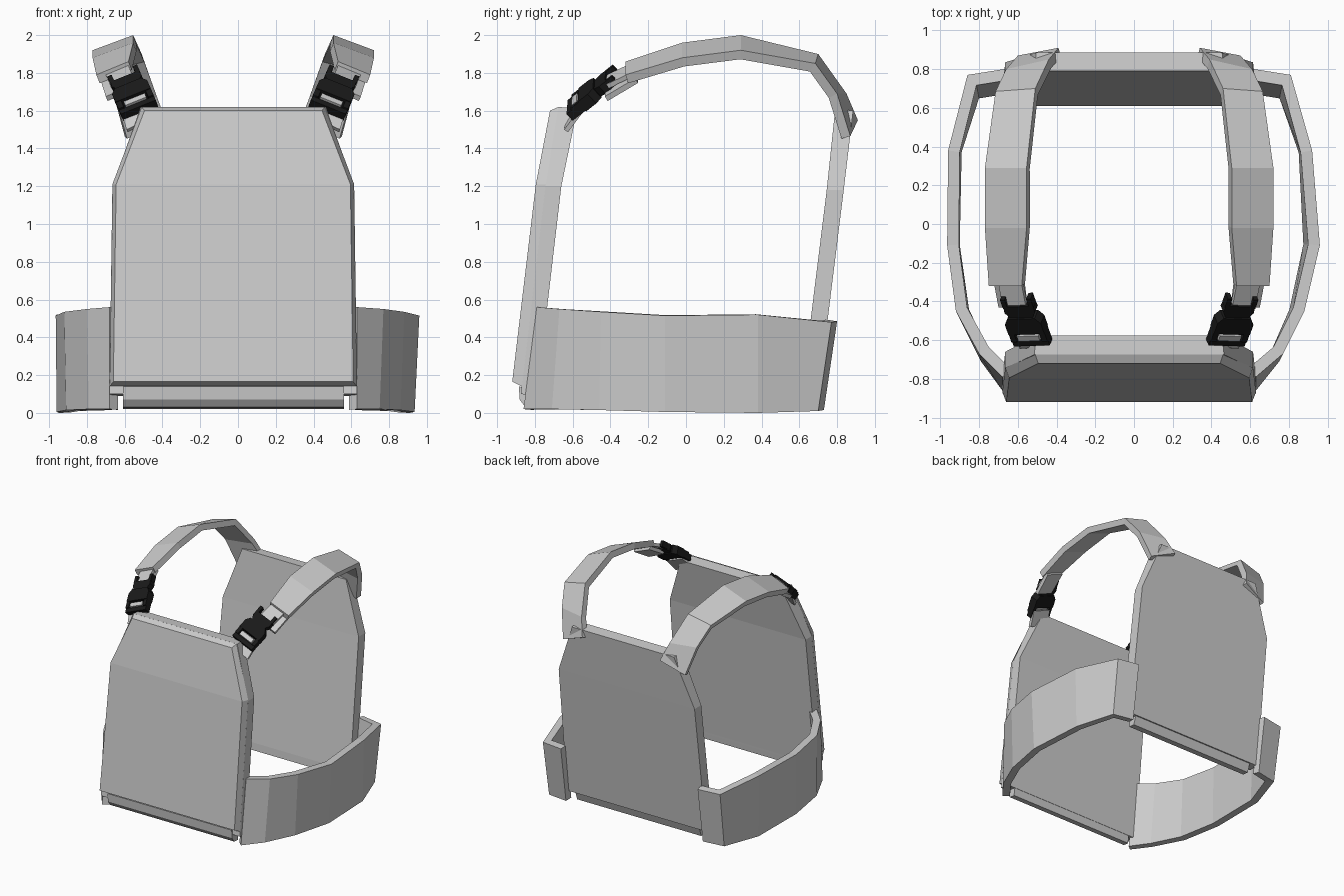
import bpy
from mathutils import Vector, Matrix

if "Cube" in bpy.data.objects:
    bpy.data.objects.remove(bpy.data.objects["Cube"])

CX = -0.025  # symmetry plane of the vest

black = bpy.data.materials.new("black_plastic")
black.diffuse_color = (0.01, 0.01, 0.01, 1)
black.use_nodes = True
black.node_tree.nodes["Principled BSDF"].inputs["Base Color"].default_value = black.diffuse_color


def make(name, verts, faces, mirror=False, thick=0, mat=None):
    me = bpy.data.meshes.new(name)
    me.from_pydata([Vector(v) - Vector((CX, 0, 0)) for v in verts], [], faces)
    ob = bpy.data.objects.new(name, me)
    ob.location.x = CX
    bpy.context.collection.objects.link(ob)
    if thick:
        s = ob.modifiers.new("thickness", 'SOLIDIFY')
        s.thickness, s.offset, s.use_even_offset = thick, -1, True
    if mirror:
        m = ob.modifiers.new("mirror", 'MIRROR')
        m.use_mirror_merge = False
    if mat:
        me.materials.append(mat)
    return ob


def loft(rings):
    n = len(rings[0])
    verts = [p for r in rings for p in r]
    faces = [tuple(range(n))[::-1], tuple(range(len(verts) - n, len(verts)))]
    for k in range(len(rings) - 1):
        for i in range(n):
            j = (i + 1) % n
            faces.append((k*n + i, k*n + j, k*n + n + j, k*n + n + i))
    return verts, faces


def panel(name, rows):
    """rows: (front z, front y, front half width, back z, back y, back half width)"""
    return make(name, *loft([[(CX - fw, fy, fz), (CX + fw, fy, fz),
                              (CX + bw, by, bz), (CX - bw, by, bz)]
                             for fz, fy, fw, bz, by, bw in rows]))


def strip(name, pairs, thick, mirror=False, flip=False):
    """Band between two edges, thickened away from its outer side."""
    verts = [p for pair in pairs for p in pair]
    faces = [(2*i, 2*i + 1, 2*i + 3, 2*i + 2) for i in range(len(pairs) - 1)]
    if flip:
        faces = [f[::-1] for f in faces]
    return make(name, verts, faces, mirror, thick)


# Front panel: body, raised plate pouch and bottom flap
panel("front_panel", [(0.10, -0.875, 0.655, 0.09, -0.79, 0.655),
                      (1.20, -0.745, 0.64, 1.20, -0.66, 0.64),
                      (1.62, -0.675, 0.49, 1.61, -0.575, 0.48)])
panel("front_plate_pouch", [(0.165, -0.92, 0.635, 0.14, -0.868, 0.655),
                            (1.21, -0.795, 0.62, 1.21, -0.742, 0.64),
                            (1.60, -0.72, 0.47, 1.62, -0.674, 0.485)])
panel("front_bottom_flap", [(0.03, -0.85, 0.585, 0.025, -0.80, 0.585),
                            (0.07, -0.88, 0.585, 0.07, -0.795, 0.585),
                            (0.14, -0.885, 0.585, 0.12, -0.79, 0.585)])

# Back panel and its bottom flap
panel("back_panel", [(0.09, 0.61, 0.655, 0.09, 0.70, 0.655),
                     (1.18, 0.745, 0.64, 1.18, 0.835, 0.64),
                     (1.61, 0.79, 0.49, 1.60, 0.885, 0.48)])
panel("back_bottom_flap", [(0.025, 0.61, 0.585, 0.02, 0.665, 0.585),
                           (0.12, 0.615, 0.585, 0.12, 0.70, 0.585)])

# Waist bands: per station y and z of top and bottom edges, then x per side
band = [(-0.79, 0.56, -0.86, 0.02), (-0.67, 0.55, -0.71, 0.02),
        (-0.45, 0.535, -0.46, 0.015), (-0.11, 0.515, -0.11, 0.005),
        (0.38, 0.52, 0.38, 0.0), (0.77, 0.48, 0.70, 0.01),
        (0.80, 0.485, 0.73, 0.015)]
right_x = [(0.63, 0.63), (0.77, 0.75), (0.88, 0.86), (0.96, 0.935),
           (0.92, 0.91), (0.81, 0.80), (0.62, 0.62)]
left_x = [(-0.68, -0.68), (-0.80, -0.79), (-0.92, -0.91), (-0.965, -0.96),
          (-0.96, -0.95), (-0.86, -0.85), (-0.67, -0.67)]
for name, xs, flip in (("right_waist_band", right_x, False),
                       ("left_waist_band", left_x, True)):
    strip(name, [((xt, yt, zt), (xb, yb, zb))
                 for (yt, zt, yb, zb), (xt, xb) in zip(band, xs)], 0.06, flip=flip)

# Shoulder straps: inner and outer edges from front to back
strip("shoulder_strap", [((0.53, -0.32, 1.86), (0.70, -0.32, 1.79)),
                         ((0.505, -0.02, 1.96), (0.72, -0.02, 1.88)),
                         ((0.505, 0.29, 2.0), (0.72, 0.29, 1.92)),
                         ((0.46, 0.70, 1.90), (0.665, 0.685, 1.85)),
                         ((0.39, 0.85, 1.69), (0.61, 0.80, 1.69)),
                         ((0.34, 0.91, 1.55), (0.55, 0.87, 1.465))], 0.05, True)

# Webbing leading in and out of the buckles
strip("strap_end_pad", [((0.51, -0.43, 1.735), (0.65, -0.43, 1.675)),
                        ((0.53, -0.27, 1.83), (0.68, -0.27, 1.77))], 0.03, True)
strip("upper_webbing", [((0.51, -0.42, 1.79), (0.63, -0.42, 1.74)),
                        ((0.54, -0.26, 1.865), (0.66, -0.26, 1.815))], 0.025, True)
strip("lower_webbing", [((0.37, -0.63, 1.58), (0.54, -0.645, 1.50)),
                        ((0.42, -0.56, 1.66), (0.57, -0.57, 1.60))], 0.025, True)

# Buckles, built flat in a tilted local frame
axis = Vector((0.08, 0.23, 0.18)).normalized()
wide = Vector((0.94, 0, -0.35))
wide = (wide - axis * wide.dot(axis)).normalized()
frame = Matrix((wide, axis, wide.cross(axis))).transposed()
centre = Vector((0.515, -0.495, 1.70))


def slab(outline, z0, z1):
    return loft([[centre + frame @ Vector((x, y, z)) for x, y in outline]
                 for z in (z0, z1)])


def join(parts):
    verts, faces = [], []
    for v, f in parts:
        faces += [tuple(i + len(verts) for i in q) for q in f]
        verts += v
    return verts, faces


def rect(x0, x1, y0, y1):
    return [(x0, y0), (x1, y0), (x1, y1), (x0, y1)]


def sym(half):
    return half + [(-x, y) for x, y in reversed(half)]


make("buckle", *join([
    slab(rect(-0.10, 0.10, -0.16, -0.125), -0.03, 0.02),              # lower bar
    slab(rect(-0.10, -0.07, -0.125, -0.07), -0.03, 0.03),             # slot sides
    slab(rect(0.07, 0.10, -0.125, -0.07), -0.03, 0.03),
    slab(sym([(0.10, -0.07), (0.10, 0.0), (0.075, 0.035)]), -0.035, 0.035),
    slab(sym([(0.06, 0.03), (0.085, 0.07), (0.08, 0.11)]), -0.03, 0.025),
    slab(rect(-0.085, -0.06, 0.10, 0.16), -0.025, 0.025),             # upper horns
    slab(rect(0.06, 0.085, 0.10, 0.16), -0.025, 0.025),
]), mirror=True, mat=black)
make("buckle_webbing", *slab(rect(-0.06, 0.06, -0.12, -0.085), -0.02, 0.03), mirror=True)
